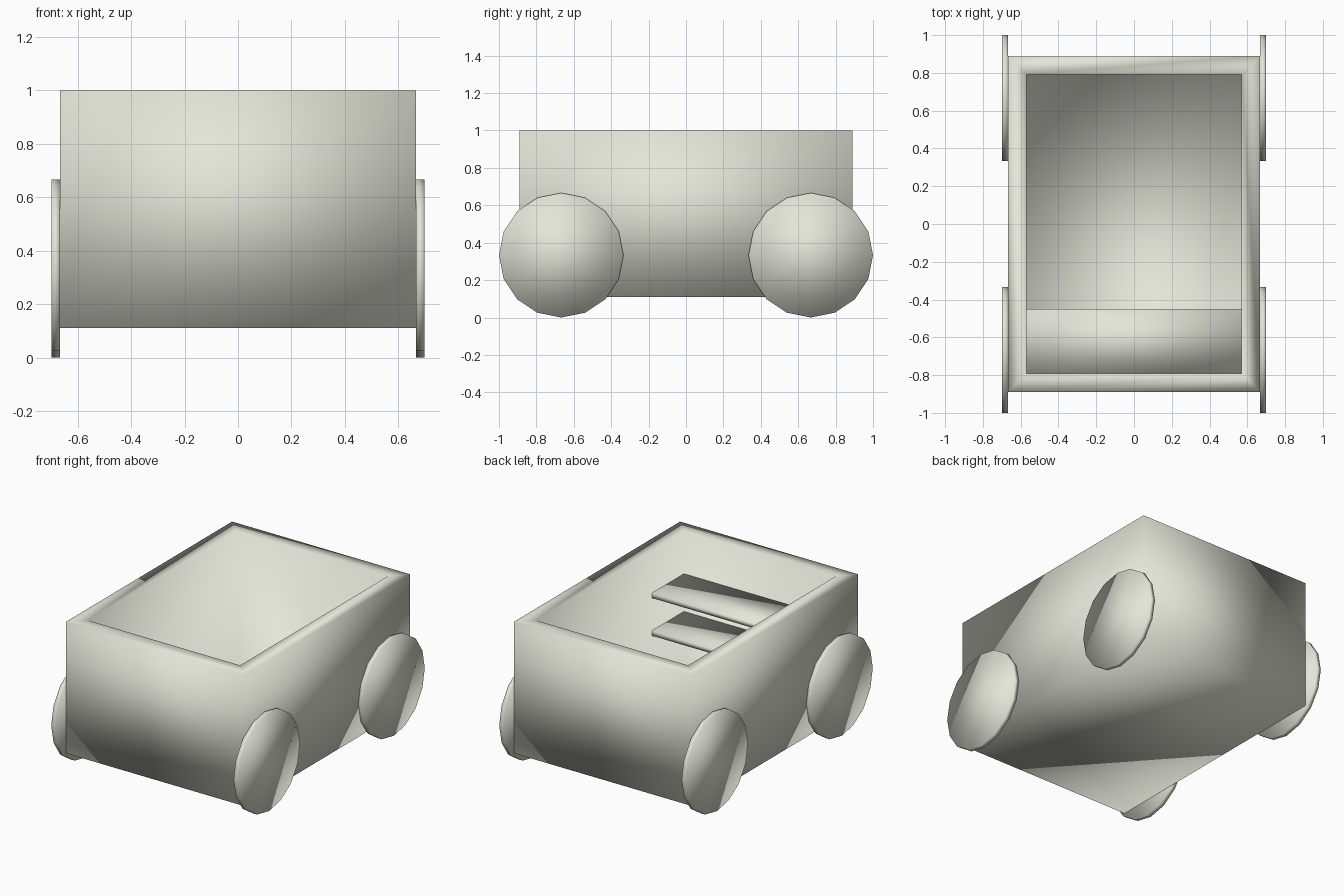
import bpy, bmesh
from math import pi
from mathutils import Matrix, Vector

if "Cube" in bpy.data.objects:
    bpy.data.objects.remove(bpy.data.objects["Cube"])

HX, HY, BOTTOM, TOP = 0.667, 0.889, 0.111, 1.0   # body extents
WALL, FLOOR = 0.097, 0.115                       # rim width, inner floor height

paint = bpy.data.materials.new("pale_paint")
paint.diffuse_color = (0.78, 0.79, 0.69, 1)
paint.use_nodes = True
paint.node_tree.nodes["Principled BSDF"].inputs["Base Color"].default_value = paint.diffuse_color


def finish(bm, name):
    bmesh.ops.recalc_face_normals(bm, faces=bm.faces)
    mesh = bpy.data.meshes.new(name)
    bm.to_mesh(mesh)
    bm.free()
    mesh.materials.append(paint)
    # the whole model is softly shaded, even over its corners
    for p in mesh.polygons:
        p.use_smooth = True
    obj = bpy.data.objects.new(name, mesh)
    bpy.context.collection.objects.link(obj)
    return obj


def box_mesh(lo, hi):
    bm = bmesh.new()
    lo, hi = Vector(lo), Vector(hi)
    size = Matrix.Diagonal((hi - lo).to_4d())
    size[3][3] = 1
    bmesh.ops.create_cube(bm, size=1, matrix=Matrix.Translation((lo + hi) / 2) @ size)
    return bm


# Open-topped body: inset the top and push it down to a thin floor
bm = box_mesh((-HX, -HY, BOTTOM), (HX, HY, TOP))
bm.normal_update()
top = max(bm.faces, key=lambda f: f.calc_center_median().z)
bmesh.ops.inset_region(bm, faces=[top], thickness=WALL, use_even_offset=True)
top = next(f for f in bm.faces
           if (f.calc_center_median() - Vector((0, 0, TOP))).length < 0.01)
down = bmesh.ops.extrude_discrete_faces(bm, faces=[top])["faces"][0]
bmesh.ops.translate(bm, verts=down.verts, vec=(0, 0, FLOOR - TOP))
finish(bm, "body")

# Two shelves spanning the front of the cabin
for name, z in (("upper_shelf", 0.71), ("lower_shelf", 0.455)):
    bm = box_mesh((-HX + WALL, -HY + WALL, z - 0.034), (HX - WALL, -0.45, z))
    finish(bm, name)

# Four thin sixteen-sided wheels
for sx, side in ((-1, "left"), (1, "right")):
    for sy, end in ((-1, "front"), (1, "back")):
        bm = bmesh.new()
        place = Matrix.Translation((sx * (HX + 0.0155), sy * 0.667, 0.333))
        bmesh.ops.create_cone(bm, cap_ends=True, segments=16,
                              radius1=0.333, radius2=0.333, depth=0.031,
                              matrix=place @ Matrix.Rotation(pi / 2, 4, 'Y'))
        finish(bm, f"{end}_{side}_wheel")
